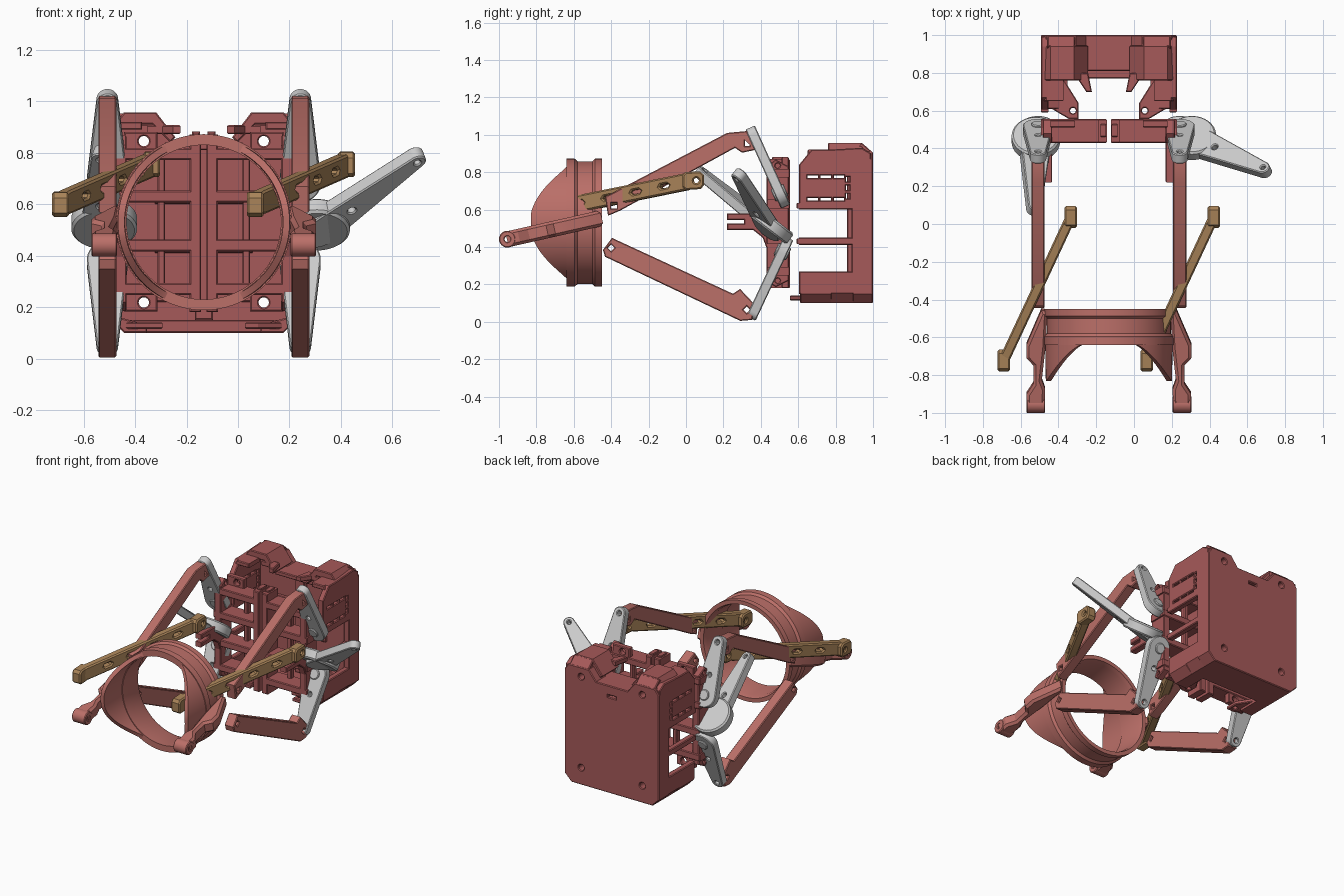
import bpy, bmesh, math
from mathutils import Vector as V, Matrix

if "Cube" in bpy.data.objects:
    bpy.data.objects.remove(bpy.data.objects["Cube"])

CX = -0.133  # symmetry plane of the mechanism


def material(name, col):
    m = bpy.data.materials.new(name)
    m.diffuse_color = (*col, 1)
    m.use_nodes = True
    m.node_tree.nodes["Principled BSDF"].inputs["Base Color"].default_value = m.diffuse_color
    return m


RED = material("red", (0.38, 0.10, 0.10))
ROSE = material("rose", (0.50, 0.16, 0.14))
TAN = material("tan", (0.40, 0.23, 0.10))
X, Y, Z = V((1, 0, 0)), V((0, 1, 0)), V((0, 0, 1))


def frame(o, u, n):
    u, n = u.normalized(), n.normalized()
    n = (n - u * n.dot(u)).normalized()
    m = Matrix((u, n.cross(u), n)).transposed().to_4x4()
    m.translation = o
    return m


def finish(ob):
    for o in bpy.context.selected_objects:
        o.select_set(False)
    ob.select_set(True)
    bpy.context.view_layer.objects.active = ob


def plate(name, outline, t, M, mat=None, holes=(), bev=0.005):
    """Filled outline with holes, thickness t about the plane of M."""
    cu = bpy.data.curves.new(name, 'CURVE')
    cu.dimensions, cu.fill_mode = '2D', 'BOTH'
    for pts in (outline, *holes):
        s = cu.splines.new('POLY')
        s.points.add(len(pts) - 1)
        for p, q in zip(s.points, pts):
            p.co = (q[0], q[1], 0, 1)
        s.use_cyclic_u = True
    cu.bevel_depth, cu.offset, cu.bevel_resolution = bev, -bev, 0
    cu.extrude = t / 2 - bev
    ob = bpy.data.objects.new(name, cu)
    bpy.context.collection.objects.link(ob)
    ob.matrix_world = M
    finish(ob)
    bpy.ops.object.convert(target='MESH')
    ob = bpy.context.object
    bm = bmesh.new()
    bm.from_mesh(ob.data)
    bmesh.ops.remove_doubles(bm, verts=bm.verts, dist=1e-5)
    bmesh.ops.recalc_face_normals(bm, faces=bm.faces)
    bm.to_mesh(ob.data)
    ob.data.materials.clear()
    if mat:
        ob.data.materials.append(mat)
    bpy.ops.object.shade_smooth_by_angle(angle=math.radians(25))
    return ob


def xz(name, pts, y0, y1, mat=RED, holes=()):
    return plate(name, pts, y1 - y0, frame(V((0, (y0 + y1) / 2, 0)), X, -Y), mat, holes)


def yz(name, pts, x, t, mat=RED, holes=()):
    return plate(name, pts, t, frame(V((x, 0, 0)), Y, X), mat, holes)


def xy(name, pts, z, t, mat=RED, holes=()):
    return plate(name, pts, t, Matrix.Translation((0, 0, z)), mat, holes)


def rect(a, b, c, d):
    return [(a, c), (b, c), (b, d), (a, d)]


def circ(x, y, r, n=24):
    return [(x + r * math.cos(i * math.tau / n), y + r * math.sin(i * math.tau / n)) for i in range(n)]


def side(s, pts):  # distances from the symmetry plane -> x
    return [(CX + s * p[0], p[1]) for p in pts]


def lever(name, base, tip, r0, r1, n, t, mat=None, holes=()):
    d = tip - base
    L = d.length
    a = math.acos((r0 - r1) / L)
    k = 16
    pts = [(r0 * math.cos(w), r0 * math.sin(w)) for w in (a + (math.tau - 2 * a) * i / k for i in range(k + 1))]
    pts += [(L + r1 * math.cos(w), r1 * math.sin(w)) for w in (-a + 2 * a * i / k for i in range(k + 1))]
    return plate(name, pts, t, frame(base, d, n), mat, [circ(L, 0, r1 * .35, 12), *holes])


def lathe(name, fn, n=96, mat=ROSE):
    """Closed section fn(angle) -> [(y, r)] swept about the ring axis."""
    bm = bmesh.new()
    rows = []
    for i in range(n):
        a = math.tau * i / n
        rows.append([bm.verts.new((CX + r * math.cos(a), y, .53 + r * math.sin(a))) for y, r in fn(a)])
    for i in range(n):
        p, q = rows[i], rows[(i + 1) % n]
        for j in range(len(p)):
            k = (j + 1) % len(p)
            bm.faces.new((p[j], p[k], q[k], q[j]))
    bmesh.ops.recalc_face_normals(bm, faces=bm.faces)
    me = bpy.data.meshes.new(name)
    bm.to_mesh(me)
    me.materials.append(mat)
    ob = bpy.data.objects.new(name, me)
    bpy.context.collection.objects.link(ob)
    finish(ob)
    bpy.ops.object.shade_smooth_by_angle(angle=math.radians(30))


# Front ring and its arched shroud
lathe("ring", lambda a: [(-.64, .30), (-.64, .342), (-.595, .342), (-.58, .328), (-.50, .328),
                         (-.487, .342), (-.45, .342), (-.45, .315), (-.48, .305)])


def shroud(a):
    f = min(1, max(0, (abs(math.cos(a)) - .36) / .63)) ** 1.6
    y = -.63 - .2 * f
    return [(-.61, .338), (y, .334), (y, .308), (-.61, .304)]


lathe("ring_shroud", shroud)


# Rear box: back wall, floor, bridge
def both(pts):
    return side(-1, pts) + side(1, pts)[::-1]


xz("box_back", both([(.31, .10), (.36, .15), (.36, .87), (.33, .91), (.175, .91), (.12, .84)]), .89, 1.0,
   holes=[circ(CX + s * .233, z, .02) for s in (-1, 1) for z in (.218, .845)] + [rect(CX - .03, CX + .03, .76, .775)])
xz("box_floor", both([(.31, .10), (.355, .15)]), .77, .9)
xz("box_bridge", rect(CX - .15, CX + .15, .81, .84), .81, .9)
xz("box_spine", rect(CX - .035, CX + .035, .15, .83), .86, .9)
for z in (.24, .43, .62):
    xz("box_back_rib", rect(CX - .19, CX + .19, z - .02, z + .02), .865, .9)

for s in (-1, 1):
    # Box side walls with windows and slits
    slits = [rect(y, y + .055, z - .007, z + .007) for y in (.65, .72, .79) for z in (.655, .775)]
    slits += [rect(.855, .875, z, z + .025) for z in (.66, .705, .75)]
    yz("box_side", [(.605, .60), (.605, .84), (.67, .92), (.755, .92), (.94, .93), (.99, .90), (.99, .15),
                    (.605, .15), (.605, .27), (.885, .27), (.885, .41), (.605, .41), (.605, .45),
                    (.885, .45), (.885, .60)], CX + s * .34, .04, holes=slits)
    xz("box_foot", side(s, [(.22, .10), (.31, .10), (.36, .15), (.36, .17), (.22, .13)]), .61, .78)
    # Raised top corners: cap tapering toward the front, sloped at the back and inner side
    xz("box_top_corner", side(s, [(.355, .86), (.355, .90), (.31, .957), (.185, .957), (.11, .86), (.13, .84),
                                  (.20, .91), (.30, .91)]), .76, .945)
    plate("box_top_back_slope", side(s, rect(.18, .325, -.04, .04)), .03,
          frame(V((0, .962, .918)), X, V((0, .67, .75))), RED)
    xz("box_top_lip", side(s, [(.355, .86), (.355, .885), (.33, .92), (.24, .92), (.24, .89), (.32, .89)]), .65, .77)
    xy("box_top_fin", side(s, [(.22, .80), (.11, .80), (.09, .70), (.12, .70), (.16, .76), (.22, .76)]), .89, .035)
    # Mounting tab
    xy("box_tab", side(s, [(.16, .555), (.21, .555), (.32, .62), (.32, .80), (.26, .80), (.16, .64)]), .128, .026,
       holes=[circ(CX + s * .19, .60, .015)])
    for z in (.43, .62):
        xz("box_pin", rect(CX + s * .34 - .02, CX + s * .34 + .02, z - .015, z + .015), .59, .63)

    # Ladder frame half
    xz("frame_inner_post", side(s, rect(.01, .055, .18, .87)), .43, .555)
    xz("frame_knob", side(s, rect(.015, .045, .85, .882)), .46, .53)
    yz("frame_outer_post", [(.43, .22), (.48, .185), (.55, .22), (.55, .83), (.48, .868), (.43, .83)],
       CX + s * .325, .05, holes=[circ(.49, .835, .012, 12), circ(.49, .22, .012, 12)])
    for z in (.27, .44, .63, .795):
        xz("frame_rail", side(s, rect(.03, .36, z - .023, z + .023)), .43, .555)
    xz("frame_mid_post", side(s, rect(.15, .18, .25, .81)), .51, .55)
    for z in (.218, .845):
        xz("frame_tab", side(s, rect(.18, .31, z - .035, z + .035)), .51, .55, holes=[circ(CX + s * .233, z, .02)])
    yz("frame_bracket", [(.22, .49), (.22, .525), (.31, .525), (.31, .545), (.22, .545), (.22, .58), (.44, .58),
                         (.44, .37), (.41, .45), (.36, .49)], CX + s * .325, .05)

    # Upper and lower links
    x = CX + s * .375
    yz("upper_link", [(-.433, .668), (.22, 1.01), (.326, 1.02), (.374, .92), (.30, .904), (.262, .93),
                      (-.353, .594), (-.417, .567)], x, .07, ROSE,
       [rect(-.40, -.37, .605, .635), rect(.315, .34, .94, .97)])
    yz("lower_link", [(-.444, .385), (-.396, .449), (.251, .15), (.289, .176), (.37, .09), (.353, .01),
                      (.29, .005), (-.433, .348)], x, .07, ROSE,
       [circ(-.40, .395, .018, 4), circ(.325, .065, .018, 4)])

    # Grey small horns
    for nm, b, t, nz in (("upper_horn", (.50, .69), (.36, 1.0), .4), ("lower_horn", (.515, .375), (.365, .055), -.4)):
        base, tip, n = V((x, *b)), V((x, *t)), V((0, .9, nz))
        lever(nm, base, tip, .08, .042, n, .055, holes=[circ(.13, 0, .014, 12)])
        plate(nm + "_hub", circ(0, 0, .035), .075, frame(base, X, n))

    # Grey large horns with discs
    n = V((-.26 * s, .58, .75))
    base = V((CX + s * .44, .455, .52)) if s > 0 else V((-.52, .45, .525))
    tip = V((.69, .285, .78)) if s > 0 else V((-.53, .085, .79))
    plate("horn_disc", circ(0, 0, .128, 48), .07, frame(base, X, n), bev=.01)
    lever("large_horn", base - n * .02, tip, .085, .036, n, .055, holes=[circ(.16, 0, .016, 12)])

    # Ring side arms with rounded knuckles
    d = [(.357, 0), (.437, -.19), (.437, -.26), (.40, -.30), (.40, -.40), (.435, -.455), (.435, -.52),
         (.34, -.52), (.337, -.43), (.355, -.38), (.335, -.2), (.325, -.01)]
    v = V((0, .51, .115)).normalized()
    plate("ring_arm", side(s, d), .085, frame(V((0, -.45, .555)), X, X.cross(v)), ROSE, bev=.015)
    yz("arm_knuckle", circ(-.955, .442, .045), CX + s * .387, .1, ROSE,
       [circ(-.955, .442, .015, 12)])

# Tan connecting bars with slots
for dx in (0, .757):
    a, b = V((-.335 + dx, .035, .755)), V((-.69 + dx, -.725, .60))
    d = b - a
    L = d.length
    slots = [[(u - .03, 0), (u - .02, -.011), (u + .02, -.011), (u + .03, 0), (u + .02, .011), (u - .02, .011)]
             for u in (.16, .33, .5, .67)]
    plate("tan_bar", [(0, -.035), (.04, -.045), (L - .04, -.045), (L, -.04), (L, .04), (L - .04, .045), (.04, .045),
                      (0, .04)], .055, frame(a, d, d.cross(Z)), TAN, slots, .008)
    for nm, p in (("tan_bar_rear_end", a), ("tan_bar_front_end", b)):
        plate(nm, [(-.055, -.035), (-.035, -.05), (.045, -.045), (.06, -.025), (.06, .03), (.04, .05), (-.04, .045),
                   (-.055, .025)], .065, frame(p, Y, X), TAN, [circ(.02, 0, .014, 12)], .008)
